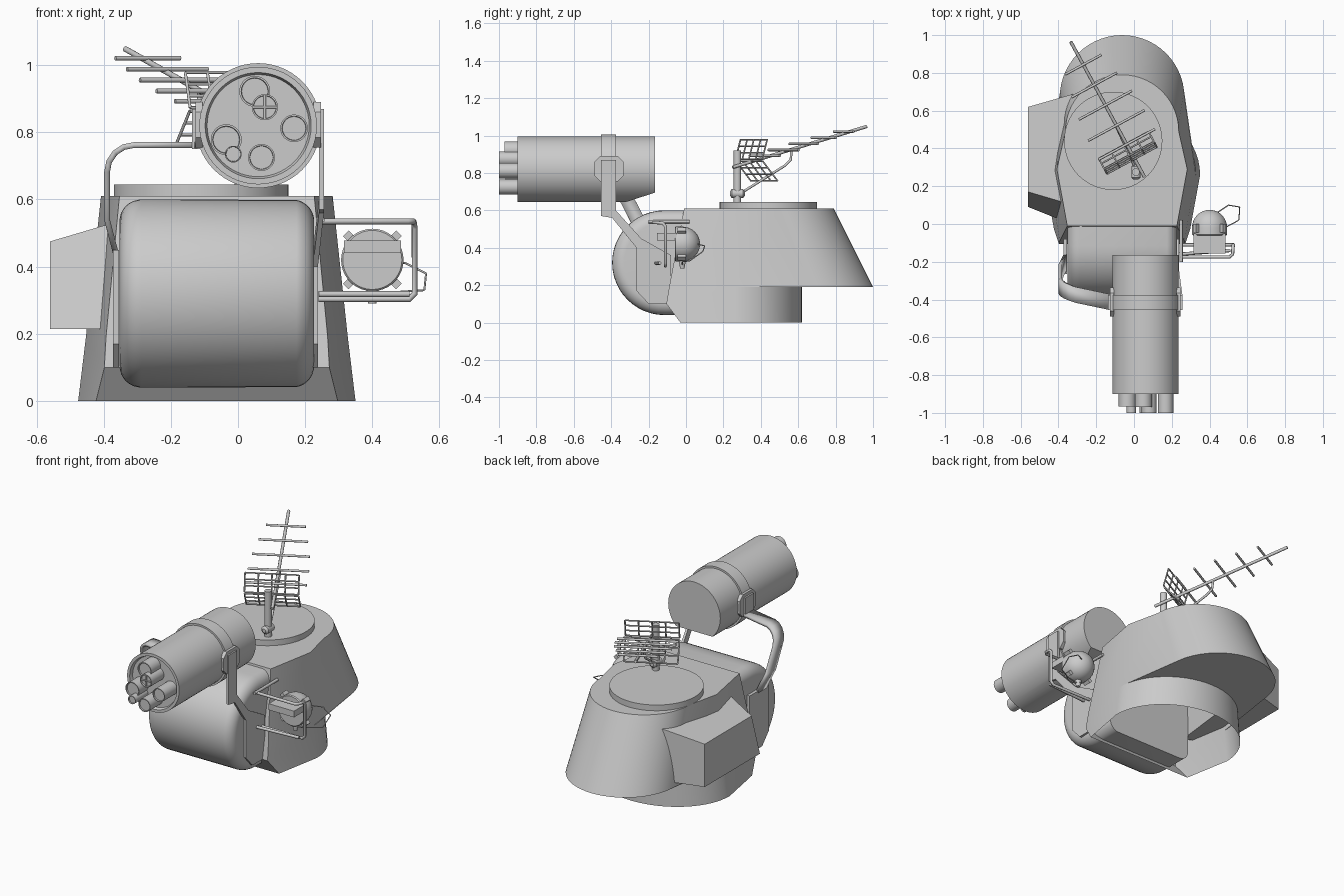
import bpy, bmesh
from math import sin, cos, pi
from mathutils import Vector as V

if "Cube" in bpy.data.objects:
    bpy.data.objects.remove(bpy.data.objects["Cube"])

CX = -0.063  # centre line of the turret


def finish(name, bm, smooth=True):
    bmesh.ops.remove_doubles(bm, verts=bm.verts, dist=1e-5)
    bmesh.ops.recalc_face_normals(bm, faces=bm.faces)
    me = bpy.data.meshes.new(name)
    bm.to_mesh(me)
    bm.free()
    ob = bpy.data.objects.new(name, me)
    bpy.context.collection.objects.link(ob)
    if smooth:
        bpy.ops.object.select_all(action='DESELECT')
        ob.select_set(True)
        bpy.context.view_layer.objects.active = ob
        bpy.ops.object.shade_smooth_by_angle(angle=0.6)
    return ob


def loft(rows, caps=True):
    """Join closed rows of points into a skin."""
    bm = bmesh.new()
    vs = [[bm.verts.new(p) for p in row] for row in rows]
    n = len(rows[0])
    for a, b in zip(vs, vs[1:]):
        for i in range(n):
            j = (i + 1) % n
            bm.faces.new((a[i], a[j], b[j], b[i]))
    if caps:
        bm.faces.new(vs[0])
        bm.faces.new(vs[-1])
    return bm


def lathe(profile, o, axis='Y', n=40):
    """Revolve (radius, distance) pairs around an axis through o."""
    rows = []
    for r, t in profile:
        row = []
        for i in range(n):
            c, s = r * cos(2 * pi * i / n), r * sin(2 * pi * i / n)
            row.append(V(o) + V((c, t, s) if axis == 'Y' else (c, s, t)))
        rows.append(row)
    return loft(rows)


def box(name, lo, hi):
    (a, b, c), (d, e, f) = lo, hi
    finish(name, loft([[(a, b, z), (d, b, z), (d, e, z), (a, e, z)] for z in (c, f)]), False)


def pipes(name, paths, r, smooth=False):
    cu = bpy.data.curves.new(name, 'CURVE')
    cu.dimensions = '3D'
    cu.bevel_depth, cu.bevel_resolution, cu.use_fill_caps = r, 2, True
    for path in paths:
        if smooth:
            sp = cu.splines.new('NURBS')
            sp.use_endpoint_u, sp.order_u = True, 3
        else:
            sp = cu.splines.new('POLY')
        sp.points.add(len(path) - 1)
        for q, p in zip(sp.points, path):
            q.co = (*p, 1)
    ob = bpy.data.objects.new(name, cu)
    bpy.context.collection.objects.link(ob)
    bpy.ops.object.select_all(action='DESELECT')
    ob.select_set(True)
    bpy.context.view_layer.objects.active = ob
    bpy.ops.object.convert(target='MESH')
    bpy.ops.object.shade_smooth_by_angle(angle=0.9)


# Turret shell: sloped sides, round bustle, open ring underneath
def outline(front, mid, rx, ry, cy, z, n=28):
    pts = [(front[0], front[1], z), (mid[0], mid[1], z)]
    pts += [(rx * cos(pi * i / n), cy + ry * sin(pi * i / n), z) for i in range(n + 1)]
    pts += [(-mid[0], mid[1], z), (-front[0], front[1], z)]
    return [(x + CX, y, z) for x, y, z in pts]


bm = bmesh.new()
new = lambda pts: [bm.verts.new(p) for p in pts]
top = new(outline((.29, -.01), (.345, .29), .30, .30, .49, .61))
mid = new(outline((.33, -.09), (.39, .26), .33, .33, .67, .19))
ring = new(outline((.33, -.09), (.39, .26), .39, .36, .26, .19)[2:-2])
low = new(outline((.36, -.03), (.413, .26), .413, .36, .26, 0)[2:-2])
chin = new([(CX + s * .335, -.105, .1) for s in (1, -1)])
foot = new([(CX + s * .36, -.03, 0) for s in (1, -1)])
bm.faces.new(top)
for i in range(len(top)):
    bm.faces.new((top[i], top[i - 1], mid[i - 1], mid[i]))
for i in range(len(ring) - 1):
    bm.faces.new((ring[i], ring[i + 1], low[i + 1], low[i]))
    bm.faces.new((ring[i], ring[i + 1], mid[i + 3], mid[i + 2]))
for f, m, k in ((0, 1, 0), (-1, -2, -1)):
    bm.faces.new((mid[f], mid[m], low[k], foot[k], chin[k]))
bm.faces.new((mid[0], mid[-1], chin[1], chin[0]))
bm.faces.new((chin[0], chin[1], foot[1], foot[0]))
finish("turret_shell", bm)

# Rounded gun mantlet
rows = []
for k in range(17):
    a = pi * (k % 9 if k < 9 else 16 - k) / 16 if k != 8 else pi / 2
    rr, side = .065, -1 if k <= 8 else 1
    x = side * (.29 - rr * (1 - sin(a)))
    x = side * (.29 - rr + rr * cos(a))
    r = .28 - rr * (1 - sin(a))
    row = [(CX + x, -.115 - r * sin(pi * i / 24), .32 + r * cos(pi * i / 24)) for i in range(25)]
    rows.append(row + [(CX + x, .06, .32 - r), (CX + x, .06, .32 + r)])
finish("mantlet", loft(rows))

# Roof hatch disc and side stowage box
finish("roof_disc", lathe([(.26, 0), (.26, .04)], (-.11, .44, .605), 'Z', 64))
outer = [(-.56, .17, .475), (-.56, .62, .475), (-.56, .62, .215), (-.56, .09, .215)]
inner = [(-.34, .105, .54), (-.28, .70, .54), (-.28, .70, .215), (-.36, .01, .215)]
finish("side_box", loft([outer, inner]), False)

# Sight housing with recessed front and angled lower rear
LX, LZ = .06, .82
bm = lathe([(.152, -.88), (.158, -.9), (.175, -.9), (.175, -.165)], (LX, 0, LZ), n=56)
cut = bmesh.ops.bisect_plane(bm, geom=bm.verts[:] + bm.edges[:] + bm.faces[:],
                             plane_co=(0, -.32, .645), plane_no=(0, .05, -.155), clear_outer=True)
bmesh.ops.holes_fill(bm, edges=[e for e in bm.edges if e.is_boundary])
finish("sight_housing", bm)
for i, (x, z, r, y) in enumerate([(.05, .922, .046, -.97), (.167, .812, .041, -1), (.07, .725, .04, -1),
                                  (-.035, .778, .046, -.965), (-.014, .735, .025, -1), (.08, .875, .039, -1)]):
    finish(f"lens_tube_{i + 1}", lathe([(r * .85, y + .008), (r * .88, y), (r, y), (r, -.875)], (x, 0, z), n=28))
pipes("lens_cross", [[(.045, -.996, .875), (.115, -.996, .875)], [(.08, -.996, .84), (.08, -.996, .91)]], .004)

# Clamp band, side bosses and carrying arms
finish("clamp_band", lathe([(.17, -.455), (.186, -.455), (.186, -.375), (.17, -.375)], (LX, 0, LZ), n=56))
for s, nm in ((1, "right"), (-1, "left")):
    octo = [(-.49, .86), (-.46, .89), (-.365, .89), (-.335, .86), (-.335, .785), (-.365, .755), (-.46, .755), (-.49, .785)]
    finish(nm + "_boss", loft([[(LX + s * x, y, z) for y, z in octo] for x in (.165, .187)]), False)
box("left_boss_block", (-.137, -.455, .75), (-.11, -.375, .87))
plate = [(-.455, .87), (-.455, .57), (-.395, .56), (-.265, .4), (-.265, .17), (-.2, .1),
         (-.08, .1), (-.08, .36), (-.24, .45), (-.375, .6), (-.375, .87)]
finish("right_arm", loft([[(x - (.018 if z < .55 else 0), y, z) for y, z in plate] for x in (.241, .256)]), False)
low_plate = [(-.265, .45), (-.265, .17), (-.2, .1), (-.08, .1), (-.08, .45)]
finish("left_arm_plate", loft([[(x, y, z) for y, z in low_plate] for x in (-.372, -.354)]), False)
path = [(-.12, -.415, .762), (-.31, -.375, .762)]
path += [(-.31 - .08 * sin(a), -.375 + .03 * a, .682 + .08 * cos(a)) for a in (.39, .78, 1.18, 1.57)]
path += [(-.39, -.255, .54), (-.364, -.2, .44)]
bm = bmesh.new()
pairs = [(bm.verts.new((x, y - .042, z)), bm.verts.new((x, y + .042, z))) for x, y, z in path]
for (a, b), (c, d) in zip(pairs, pairs[1:]):
    bm.faces.new((a, b, d, c))
ob = finish("left_arm", bm)
mod = ob.modifiers.new("thickness", 'SOLIDIFY')
mod.thickness, mod.offset = .017, 0

# Right guard frame
pipes("guard_frame", [
    [(.24, -.175, .535), (.505, -.175, .535), (.522, -.16, .535), (.524, -.125, .532), (.526, -.11, .515),
     (.526, -.11, .32), (.51, -.11, .303), (.24, -.11, .303)],
    [(.24, -.16, .318), (.51, -.14, .318)], [(.25, -.2, .54), (.25, .02, .54)]], .009)

# Lamp: drum with domed back, visor, lugs, stem and cable
dome = [(.093 * cos(a), -.02 + .095 * sin(a)) for a in [i * pi / 16 for i in range(8)]]
finish("lamp", lathe([(.088, -.06), (.093, -.055)] + dome + [(.002, .075)], (.4, 0, .42), n=36))
box("lamp_visor", (.315, -.155, .44), (.485, -.05, .478))
for i in range(4):
    a = pi / 4 + i * pi / 2
    u, t = V((cos(a), 0, sin(a))), V((-sin(a), 0, cos(a)))
    c = V((.4, 0, .42))
    finish(f"lamp_lug_{i + 1}", loft([[c + u * d + t * p + V((0, q, 0)) for p, q in
           ((-.012, -.045), (.012, -.045), (.012, 0), (-.012, 0))] for d in (.08, .112)]), False)
finish("lamp_stem", lathe([(.018, .312), (.018, .33), (.012, .29)][::-1], (.4, -.02, 0), 'Z', 16))
pipes("lamp_cable", [[(.44, .06, .42), (.5, .1, .41), (.56, .09, .38), (.555, .02, .33), (.48, -.02, .325),
                      (.41, -.02, .31)]], .003, True)

# Antenna: mast, boom with elements, brace and two reflector grids
a0, a1 = V((.055, .25, .83)), V((-.335, .965, 1.048))
d, p = V((-.476, .879, 0)), V((.879, .476, 0))
at = lambda t: a0.lerp(a1, t)
finish("antenna_mast", lathe([(.02, .64), (.02, .92)], (.01, .275, 0), 'Z', 20))
finish("mast_boss", lathe([(.012, -.04), (.024, -.03), (.024, .03), (.012, .04)], (.01, .275, .69), 'Y', 16))
pipes("antenna_boom", [[a0, a1]], .009)
up = V((0, 0, .01))
pipes("antenna_elements", [[at(t) + up - p * h, at(t) + up + p * h] for t, h in
                           ((.83, .11), (.68, .137), (.53, .16), (.38, .17), (.24, .17))], .007)
pipes("antenna_brace", [[V((.01, .29, .69)), V((-.1, .53, .84)), V((-.113, .56, .87)), at(.44)]], .007)
base = V((-.01, .335, .868))
grids = []
for slope in (d * .03 + V((0, 0, .105)), d * .09 - V((0, 0, .105))):
    start = base + slope * .05
    grids += [[start + slope * (k / 3) - p * .15, start + slope * (k / 3) + p * .15] for k in range(4)]
    grids += [[start + p * (.075 * k), start + slope + p * (.075 * k)] for k in range(-2, 3)]
pipes("reflector_grids", grids, .0045)
